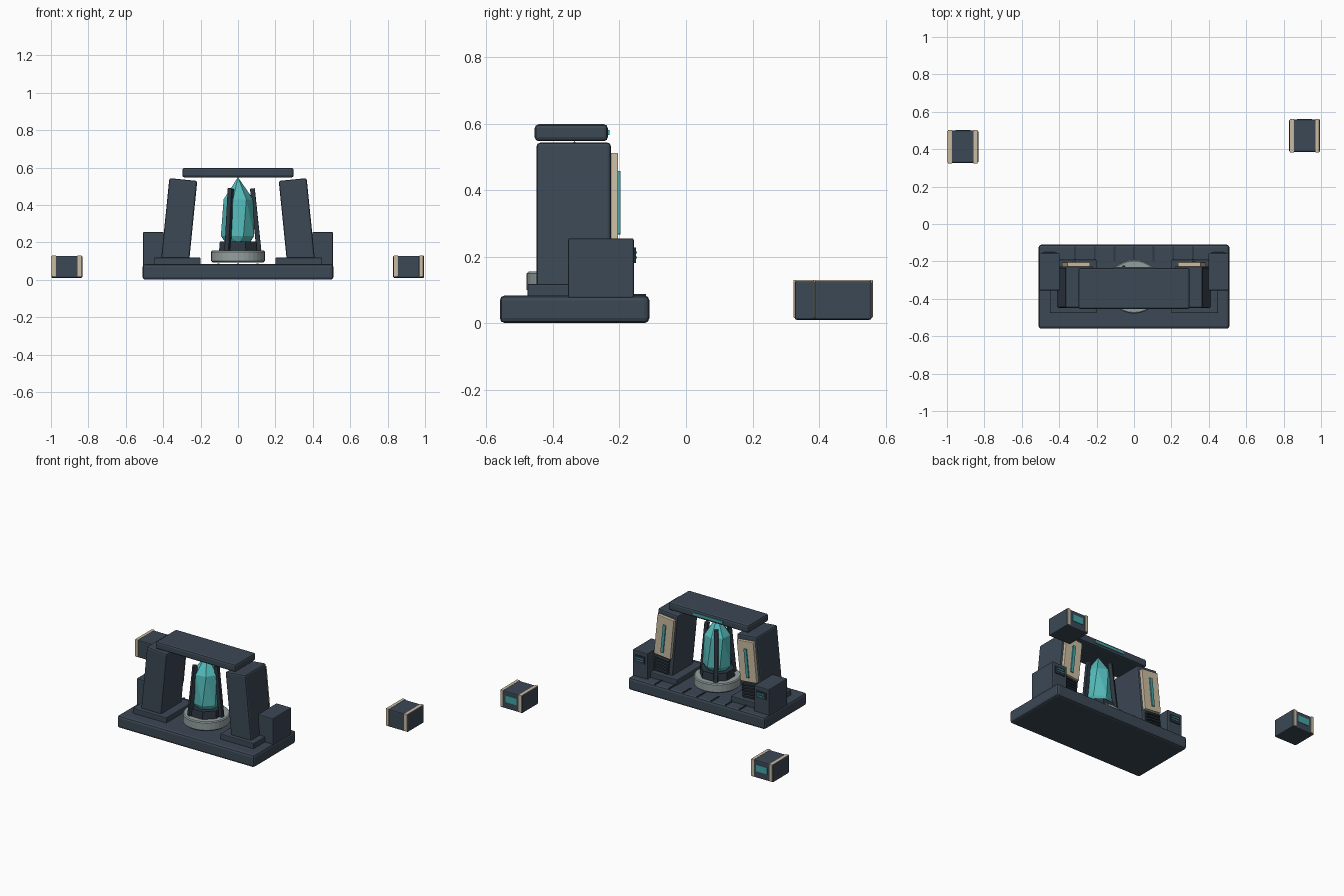
import bpy, bmesh, math
from mathutils import Matrix, Vector

if "Cube" in bpy.data.objects:
    bpy.data.objects.remove(bpy.data.objects["Cube"])


def material(name, rgb):
    m = bpy.data.materials.new(name)
    m.use_nodes = True
    m.diffuse_color = (*rgb, 1)
    m.node_tree.nodes["Principled BSDF"].inputs["Base Color"].default_value = (*rgb, 1)
    return m


SLATE = material("slate blue", (0.045, 0.065, 0.09))
DARK = material("dark slate", (0.026, 0.038, 0.053))
TEAL = material("teal crystal", (0.09, 0.5, 0.5))
GLOW = material("teal screen", (0.06, 0.38, 0.4))
TAN = material("sand panel", (0.6, 0.5, 0.36))
STONE = material("pale grey stone", (0.3, 0.35, 0.35))

CENTRE_Y = -0.335


def finish(bm, name, mat, frame=Matrix(), bevel=0.0):
    bmesh.ops.recalc_face_normals(bm, faces=bm.faces)
    mesh = bpy.data.meshes.new(name)
    bm.to_mesh(mesh)
    bm.free()
    mesh.materials.append(mat)
    ob = bpy.data.objects.new(name, mesh)
    ob.matrix_world = frame
    bpy.context.collection.objects.link(ob)
    if bevel:
        mod = ob.modifiers.new("soft edge", "BEVEL")
        mod.width = bevel
        mod.segments = 2
    return ob


def box(name, mat, x, y, z, bevel=0.0, frame=Matrix()):
    """Box from (low, high) pairs along each axis."""
    bm = bmesh.new()
    bmesh.ops.create_cube(bm, size=1)
    for v in bm.verts:
        v.co = Vector([(p[0] + p[1]) / 2 + c * (p[1] - p[0])
                       for p, c in zip((x, y, z), v.co)])
    return finish(bm, name, mat, frame, bevel)


def lathe(name, mat, sides, rings, turn=0.0, twist=0.0, bevel=0.0):
    """Stack of (radius, height) rings around the central axis, closed at both ends."""
    bm = bmesh.new()
    loops = []
    for i, (r, z) in enumerate(rings):
        count = sides if r else 1
        loops.append([bm.verts.new((r * math.cos(a), r * math.sin(a), z)) for a in
                      (turn + twist * i + math.tau * k / sides for k in range(count))])
    for low, high in zip(loops, loops[1:]):
        for k in range(sides):
            n = (k + 1) % sides
            if len(high) == 1:
                bm.faces.new((low[k], low[n], high[0]))
            elif twist:
                bm.faces.new((low[k], low[n], high[k]))
                bm.faces.new((low[n], high[n], high[k]))
            else:
                bm.faces.new((low[k], low[n], high[n], high[k]))
    bm.faces.new(loops[0])
    if len(loops[-1]) > 1:
        bm.faces.new(loops[-1])
    return finish(bm, name, mat, Matrix.Translation((0, CENTRE_Y, 0)), bevel)


# Platform with thin paving strips along the back
box("platform", SLATE, (-0.51, 0.51), (-0.56, -0.11), (0, 0.083), 0.015)
for i in range(7):
    x = (i - 3) * 0.105
    box("paving_strip", DARK, (x - 0.005, x + 0.005), (-0.2, -0.12), (0.08, 0.087))

for side, label in ((-1, "right"), (1, "left")):
    def span(a, b):
        return tuple(sorted((side * a, side * b)))

    # Plinth and leaning pillar
    box(label + "_plinth", SLATE, span(0.2, 0.45), (-0.477, -0.19), (0.075, 0.118), 0.005)
    lean = Matrix.Translation((side * 0.315, 0, 0.312)) @ Matrix.Rotation(-side * 0.1, 4, "Y")
    box(label + "_pillar", SLATE, (-0.075, 0.075), (-0.449, -0.226), (-0.225, 0.225), 0.01, lean)

    # Back panel, light strip and vent slats follow the lean
    box(label + "_panel", TAN, (-0.062, 0.062), (-0.23, -0.204), (-0.075, 0.195), 0.004, lean)
    box(label + "_light_strip", GLOW, (-0.01, 0.01), (-0.206, -0.197), (-0.045, 0.145), 0, lean)
    for i in range(5):
        z = -0.18 + i * 0.02
        box(label + "_vent_slat", DARK, (-0.05, 0.05), (-0.23, -0.203), (z, z + 0.01), 0, lean)

    # Console with a small lit screen on the back
    box(label + "_console", SLATE, span(0.397, 0.508), (-0.355, -0.157), (0.075, 0.255), 0.005)
    box(label + "_console_screen", DARK, span(0.415, 0.49), (-0.16, -0.151), (0.18, 0.227))
    for z in (0.197, 0.212):
        box(label + "_console_line", GLOW, span(0.425, 0.48), (-0.153, -0.147), (z - 0.003, z + 0.003))

# Lintel with a lit strip
box("lintel", SLATE, (-0.298, 0.298), (-0.455, -0.235), (0.547, 0.598), 0.012)
box("lintel_light", GLOW, (-0.11, 0.11), (-0.237, -0.23), (0.565, 0.581))

# Pedestal, collar and crystal
lathe("pedestal_disc", STONE, 32, [(0.135, 0.093), (0.144, 0.1), (0.144, 0.149), (0.138, 0.155)])
lathe("crystal_collar", DARK, 8, [(0.11, 0.15), (0.105, 0.205)], math.pi / 8)
lathe("crystal", TEAL, 7, [(0.065, 0.195), (0.092, 0.235), (0.082, 0.43), (0, 0.548)], 0.3, 0.25)

# Three prongs leaning in around the crystal
for k in range(3):
    frame = (Matrix.Translation((0, CENTRE_Y, 0)) @ Matrix.Rotation(math.tau * k / 3, 4, "Z")
             @ Matrix.Translation((0.112, 0, 0.155)) @ Matrix.Rotation(-0.105, 4, "Y"))
    box("crystal_prong", DARK, (-0.013, 0.013), (-0.013, 0.013), (0, 0.335), 0.003, frame)

# Strapped supply crates behind the gate
for cx, cy in ((-0.915, 0.413), (0.912, 0.472)):
    at = Matrix.Translation((cx, cy, 0))
    box("crate", SLATE, (-0.083, 0.083), (-0.086, 0.086), (0.01, 0.128), 0.006, at)
    for s in (-1, 1):
        box("crate_strap", TAN, (s * 0.068 - 0.011, s * 0.068 + 0.011), (-0.09, 0.09),
            (0.016, 0.13), 0.003, at)
    box("crate_screen", GLOW, (-0.04, 0.04), (0.08, 0.089), (0.055, 0.1), 0, at)
